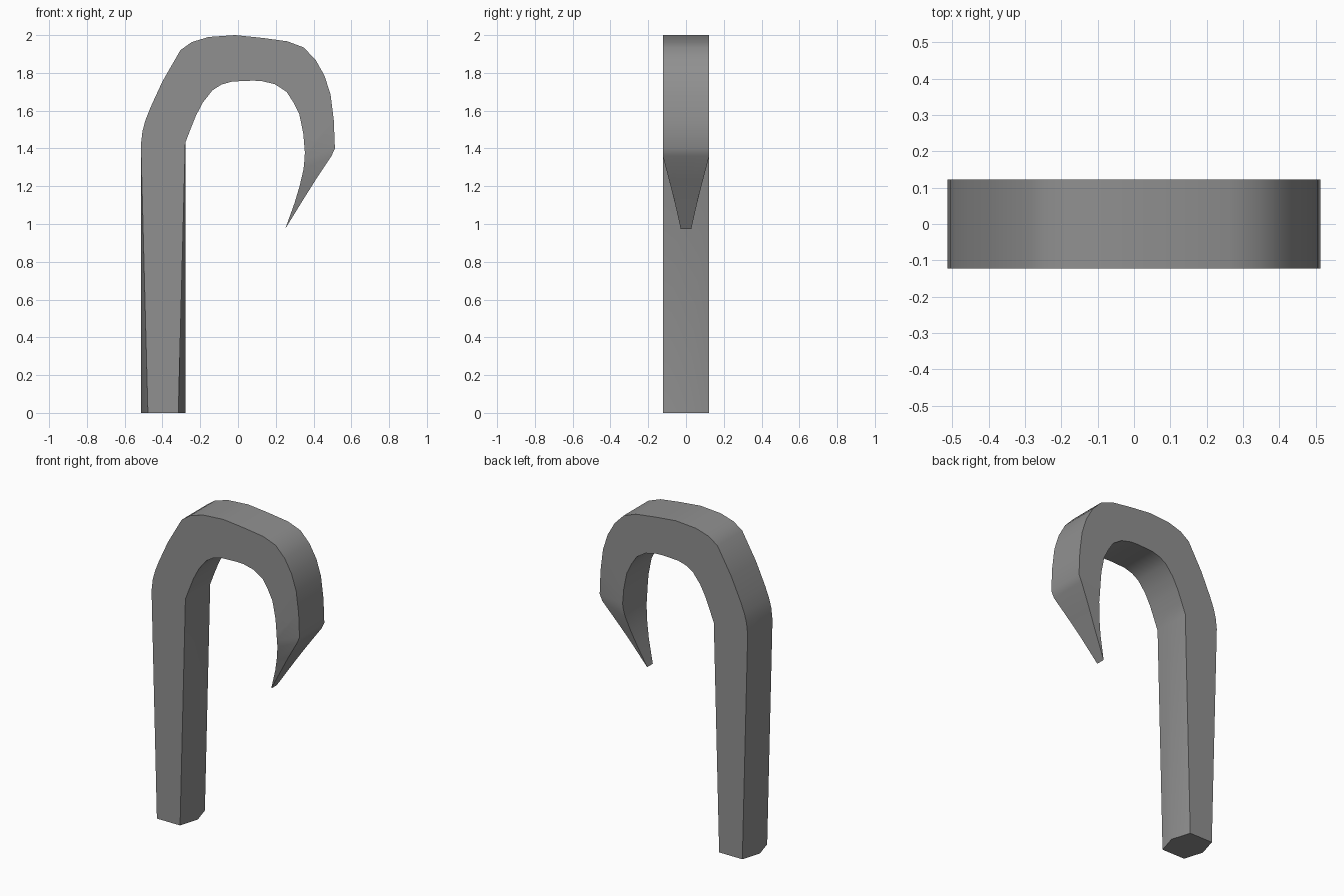
import bpy, bmesh

if "Cube" in bpy.data.objects:
    bpy.data.objects.remove(bpy.data.objects["Cube"])

# Sections along the hook: outer x, outer z, inner x, inner z
sections = [
    (-.514, 1.42, -.279, 1.43), (-.506, 1.49, -.252, 1.50),
    (-.490, 1.55, -.222, 1.575), (-.462, 1.62, -.185, 1.645),
    (-.40, 1.755, -.135, 1.708), (-.305, 1.92, -.088, 1.738),
    (-.245, 1.963, -.032, 1.754), (-.156, 1.99, .03, 1.757),
    (-.015, 2.0, .08, 1.759), (.13, 1.985, .125, 1.757),
    (.262, 1.967, .195, 1.74), (.347, 1.935, .257, 1.70),
    (.41, 1.87, .294, 1.643), (.458, 1.785, .325, 1.58),
    (.49, 1.685, .346, 1.475), (.507, 1.55, .354, 1.38),
    (.513, 1.40, .352, 1.34), (.495, 1.36, .347, 1.29),
    (.412, 1.235, .326, 1.20), (.346, 1.13, .299, 1.11),
    (.25, .974, .25, .974),
]

bm = bmesh.new()


def half_depth(z):
    """Half depth of the hook point, tapering with height."""
    if z > 1.13:
        return min(.123, .063 + (z - 1.13) * .26)
    return .028 + (z - .974) * .224


def ring(ox, oz, ix, iz, do, di, inset=0.0):
    """Six-sided loop; inset pulls the corners in but keeps the side midpoints."""
    pts = [(ox + inset, -do, oz), (ix - inset, -di, iz), (ix, 0, iz),
           (ix - inset, di, iz), (ox + inset, do, oz), (ox, 0, oz)]
    return [bm.verts.new(p) for p in pts]


# Shaft foot is a hexagon that blends into the rectangular hook section
loops = [ring(-.514, 0, -.279, 0, .123, .123, .037)]
loops += [ring(*s, half_depth(s[1]), half_depth(s[3])) for s in sections]

# Skin the loops and close the foot
for a, b in zip(loops, loops[1:]):
    for i in range(6):
        j = (i + 1) % 6
        bm.faces.new((a[i], a[j], b[j], b[i]))
bm.faces.new(loops[0][::-1])

# Collapse the tip to a sharp edge
bmesh.ops.remove_doubles(bm, verts=bm.verts[:], dist=.0005)
bmesh.ops.recalc_face_normals(bm, faces=bm.faces[:])

mesh = bpy.data.meshes.new("hooked_rod")
bm.to_mesh(mesh)
bm.free()
rod = bpy.data.objects.new("hooked_rod", mesh)
bpy.context.collection.objects.link(rod)

# Dark grey
mat = bpy.data.materials.new("dark_grey")
mat.diffuse_color = (.28, .28, .28, 1)
mat.use_nodes = True
mat.node_tree.nodes["Principled BSDF"].inputs["Base Color"].default_value = mat.diffuse_color
mesh.materials.append(mat)

# Soft bend, crisp side edges
bpy.context.view_layer.objects.active = rod
rod.select_set(True)
bpy.ops.object.shade_smooth_by_angle(angle=.61)
